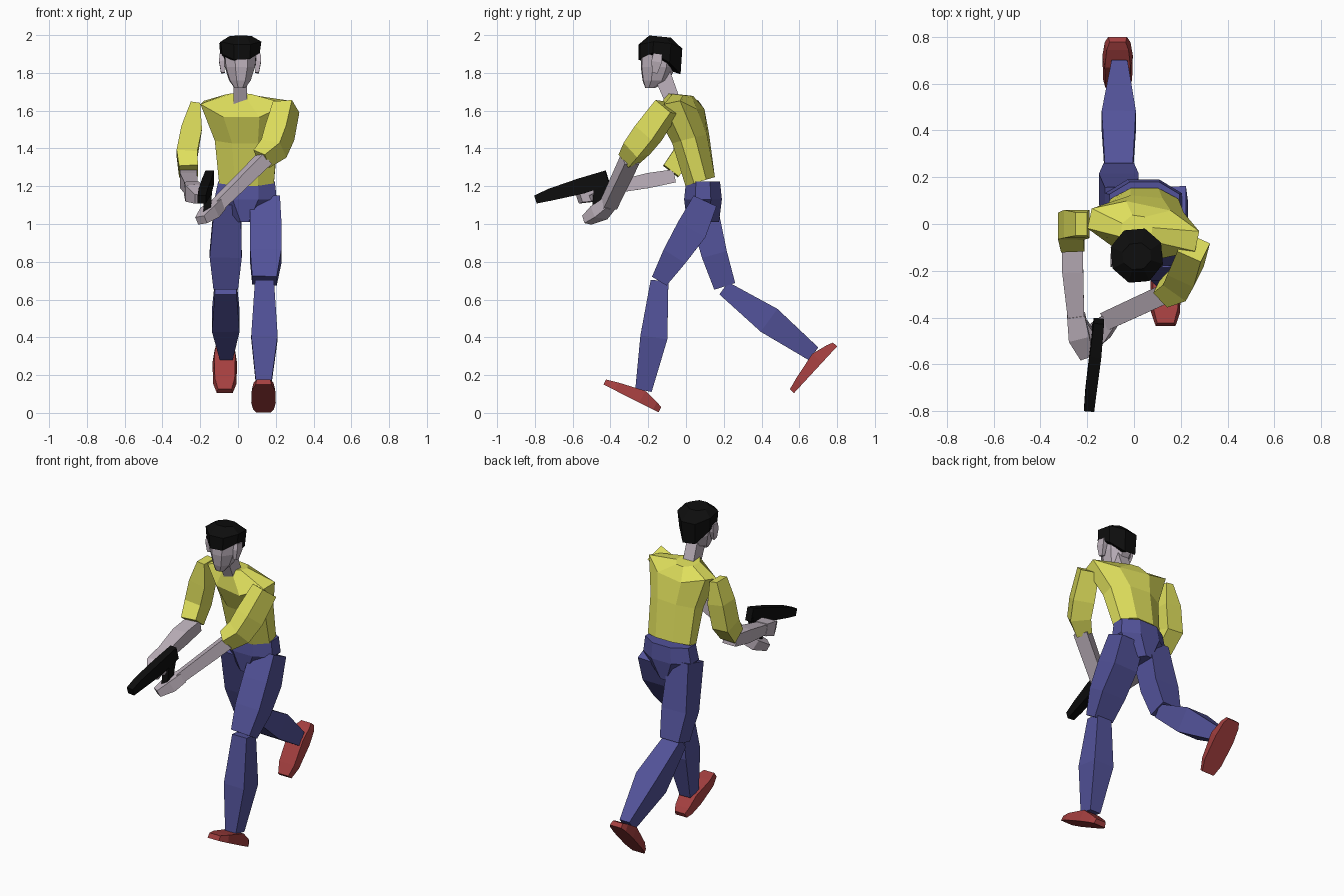
import bpy, bmesh, math
from mathutils import Vector

if "Cube" in bpy.data.objects:
    bpy.data.objects.remove(bpy.data.objects["Cube"])


def material(name, rgb):
    m = bpy.data.materials.new(name)
    m.diffuse_color = (*rgb, 1)
    m.use_nodes = True
    m.node_tree.nodes["Principled BSDF"].inputs["Base Color"].default_value = m.diffuse_color
    return m


YELLOW = material("shirt yellow", (0.75, 0.75, 0.11))
BLUE = material("trouser blue", (0.085, 0.085, 0.32))
SKIN = material("skin", (0.52, 0.45, 0.51))
RED = material("shoe red", (0.37, 0.05, 0.05))
BLACK = material("black", (0.004, 0.004, 0.004))


def loft(name, mat, rings):
    """Skin a closed, flat-shaded solid over rings of equal point count."""
    bm = bmesh.new()
    vs = [[bm.verts.new(p) for p in r] for r in rings]
    n = len(vs[0])
    for a, b in zip(vs, vs[1:]):
        for i in range(n):
            j = (i + 1) % n
            bm.faces.new((a[i], a[j], b[j], b[i]))
    bm.faces.new(vs[0])
    bm.faces.new(vs[-1])
    bmesh.ops.recalc_face_normals(bm, faces=bm.faces)
    me = bpy.data.meshes.new(name)
    bm.to_mesh(me)
    bm.free()
    me.materials.append(mat)
    ob = bpy.data.objects.new(name, me)
    bpy.context.collection.objects.link(ob)
    return ob


def ring(c, rx, ry, yaw=0, tilt=0, lift=0, n=8):
    """Horizontal polygon; tilt raises the back, lift raises the sides."""
    pts = []
    k = 1 / math.cos(math.pi / n)
    cy, sy = math.cos(math.radians(yaw)), math.sin(math.radians(yaw))
    for i in range(n):
        a = (i + 0.5) * 2 * math.pi / n
        x, y = rx * k * math.cos(a), ry * k * math.sin(a)
        z = tilt * y + lift * math.cos(a) ** 2
        pts.append(Vector(c) + Vector((x * cy - y * sy, x * sy + y * cy, z)))
    return pts


def limb(name, mat, stations, side=(1, 0, 0)):
    """Four-sided limb along stations of (centre, half width, half depth)."""
    cs = [Vector(s[0]) for s in stations]
    rings = []
    for i, (c, w, d) in enumerate(stations):
        t = (cs[min(i + 1, len(cs) - 1)] - cs[max(i - 1, 0)]).normalized()
        s = Vector(side)
        s = (s - t * s.dot(t)).normalized()
        u = t.cross(s)
        rings.append([cs[i] + s * w * a + u * d * b
                      for a, b in ((-1, -1), (1, -1), (1, 1), (-1, 1))])
    return loft(name, mat, rings)


def shoe(name, x, heel, toe):
    """Wedge shoe on a sole line from heel to toe, given as (y, z)."""
    h, t = Vector((x, *heel)), Vector((x, *toe))
    d = t - h
    up = Vector((0, d.z, -d.y)).normalized()
    rings = []
    for f, w, ht in ((0, .04, .03), (.1, .055, .045), (.35, .065, .07),
                     (.8, .062, .045), (1, .042, .03)):
        c = h + d * f
        v = Vector((w, 0, 0))
        rings.append([c - v, c + v, c + v * .85 + up * ht, c - v * .85 + up * ht])
    loft(name, RED, rings)


# Shirt body, leaning forward and twisted at the shoulders
loft("shirt_body", YELLOW, [
    ring((.045, .075, 1.225), .145, .078, 0, .3),
    ring((.045, .025, 1.45), .165, .092, -5, .25),
    ring((.04, -.025, 1.575), .235, .105, -12, .2, .08),
    ring((.01, -.035, 1.685), .065, .07, -8, -.1)])

# Hips
loft("trouser_hips", BLUE, [
    ring((.045, .09, 1.225), .15, .09),
    ring((.04, .09, 1.13), .165, .1),
    ring((.035, .09, 1.01), .05, .085)])

# Legs: left one forward, right one trailing
limb("left_thigh", BLUE, [((.142, .1, 1.12), .08, .067),
                          ((.147, .03, .97), .083, .083),
                          ((.147, -.06, .83), .083, .068),
                          ((.14, -.14, .7), .065, .045)])
limb("left_shin", BLUE, [((.14, -.14, .7), .05, .047),
                         ((.14, -.17, .4), .07, .072),
                         ((.135, -.225, .12), .037, .044)])
limb("right_thigh", BLUE, [((-.055, .08, 1.12), .07, .08),
                           ((-.065, .15, .84), .085, .068),
                           ((-.065, .205, .67), .065, .058)])
limb("right_shin", BLUE, [((-.065, .2, .66), .058, .04),
                          ((-.065, .44, .49), .073, .075),
                          ((-.062, .675, .313), .034, .042)])
shoe("left_shoe", .135, (-.145, .003), (-.437, .15))
shoe("right_shoe", -.07, (.80, .352), (.572, .105))

# Sleeves
limb("left_sleeve", YELLOW, [((.255, -.1, 1.62), .055, .055),
                             ((.22, -.2, 1.48), .062, .062),
                             ((.19, -.26, 1.4), .06, .056),
                             ((.125, -.3, 1.345), .045, .045)], (1, -.5, 0))
limb("right_sleeve", YELLOW, [((-.225, 0, 1.645), .025, .05),
                              ((-.245, 0, 1.51), .055, .06),
                              ((-.27, -.01, 1.37), .055, .06),
                              ((-.262, -.08, 1.28), .05, .05)])

# Forearms and hands
limb("left_forearm", SKIN, [((.14, -.295, 1.345), .042, .036),
                            ((-.11, -.41, 1.1), .04, .03)], (.4, -.9, 0))
limb("left_hand", SKIN, [((-.1, -.41, 1.105), .035, .03),
                         ((-.15, -.46, 1.06), .05, .034),
                         ((-.195, -.525, 1.02), .03, .022)], (.6, -.8, 0))
limb("right_forearm", SKIN, [((-.262, -.06, 1.255), .045, .035),
                             ((-.262, -.2, 1.23), .045, .04),
                             ((-.248, -.4, 1.19), .035, .03)])
limb("right_hand", SKIN, [((-.248, -.39, 1.19), .038, .036),
                          ((-.235, -.48, 1.165), .045, .045),
                          ((-.2, -.565, 1.135), .03, .025)])
limb("right_thumb", SKIN, [((-.215, -.43, 1.17), .02, .02),
                           ((-.165, -.5, 1.14), .015, .015)])

# Held pistol
limb("pistol_body", BLACK, [((-.15, -.415, 1.245), .022, .04),
                            ((-.165, -.56, 1.2), .025, .042),
                            ((-.185, -.72, 1.155), .024, .032),
                            ((-.192, -.795, 1.13), .022, .022)])
limb("pistol_grip", BLACK, [((-.155, -.45, 1.23), .02, .035),
                            ((-.165, -.475, 1.045), .02, .025)])

# Neck and head
limb("neck", SKIN, [((.012, -.07, 1.65), .036, .04),
                    ((.012, -.125, 1.79), .036, .045)])
loft("head", SKIN, [
    ring((.01, -.19, 1.72), .028, .025, 5),
    ring((.01, -.16, 1.76), .055, .068, 5),
    ring((.01, -.147, 1.83), .077, .09, 5),
    ring((.01, -.142, 1.93), .085, .092, 5)])
for label, x in (("left", .108), ("right", -.086)):
    limb(label + "_ear", SKIN, [((x * .93, -.165, 1.8), .01, .014),
                                ((x, -.155, 1.86), .014, .028),
                                ((x, -.15, 1.9), .012, .024)])

# Hair cap: rim dips at forehead and nape
rim = ring((.012, -.14, 1.92), .1, .108, 5)
for p in rim:
    dy = p.y + .15
    p.z = 1.92 + (dy * .5 if dy < 0 else -dy * 1.05)
loft("hair", BLACK, [
    rim,
    ring((.012, -.135, 1.935), .108, .112, 5, -.1, .03),
    ring((.012, -.138, 1.992), .06, .055, 5, -.1)])
